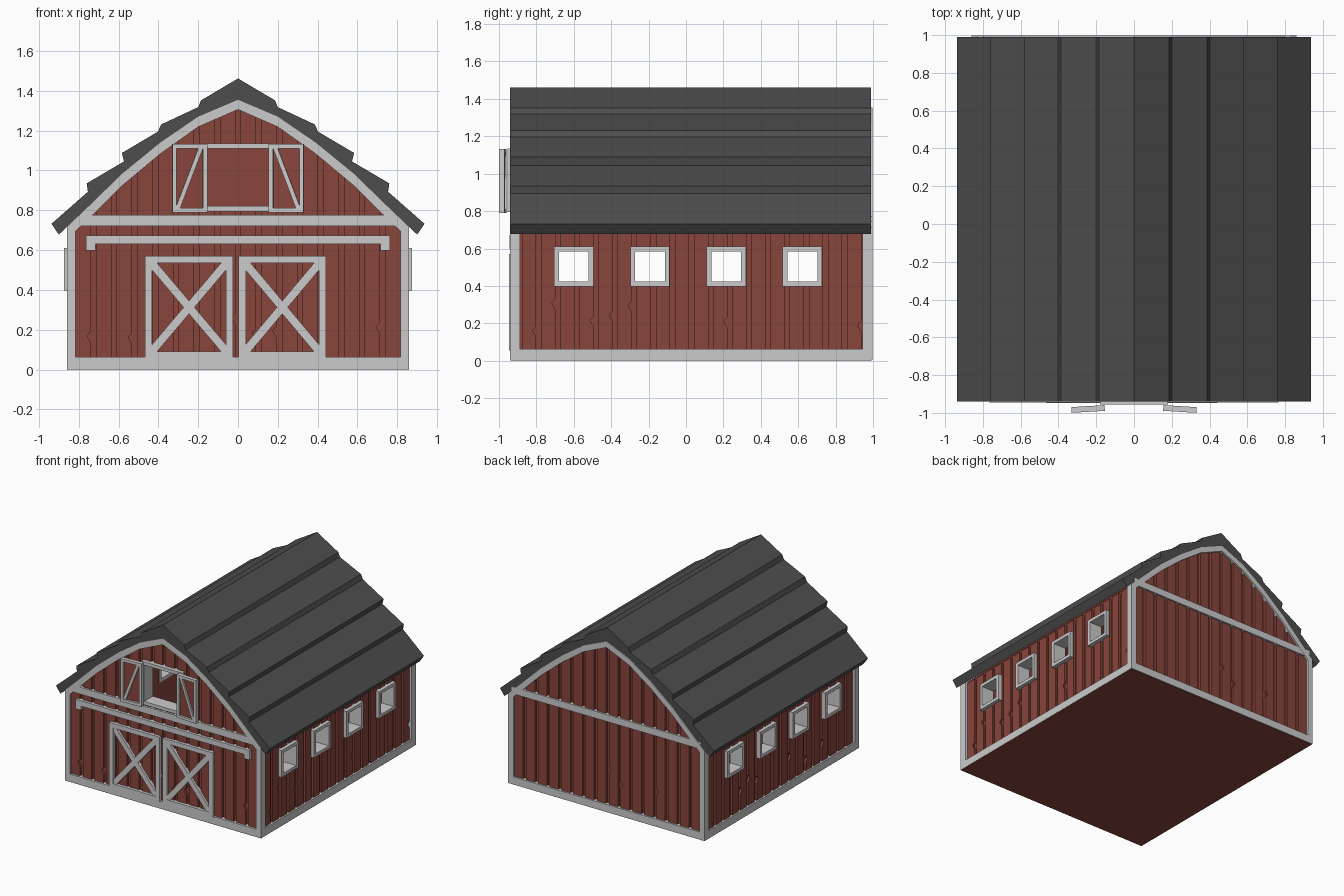
import bpy, bmesh, math, random
from mathutils import Vector

if "Cube" in bpy.data.objects:
    bpy.data.objects.remove(bpy.data.objects["Cube"])

random.seed(4)


def material(name, rgb):
    m = bpy.data.materials.new(name)
    m.diffuse_color = (*rgb, 1)
    m.use_nodes = True
    m.node_tree.nodes["Principled BSDF"].inputs["Base Color"].default_value = m.diffuse_color
    return m


RED = material("barn_red", (0.25, 0.06, 0.045))
DARK = material("roof_dark", (0.075, 0.075, 0.075))


def prism(name, polys, t0, t1, mat=None, axis="Y"):
    """Extrude flat outlines (u, z) from t0 to t1 along an axis."""
    bm = bmesh.new()
    for poly in polys:
        rings = []
        for t in (t0, t1):
            rings.append([bm.verts.new((u, t, v) if axis == "Y" else (t, u, v)) for u, v in poly])
        a, b = rings
        bm.faces.new(a)
        bm.faces.new(b[::-1])
        for i in range(len(a)):
            j = (i + 1) % len(a)
            bm.faces.new((a[j], a[i], b[i], b[j]))
    bmesh.ops.recalc_face_normals(bm, faces=bm.faces)
    me = bpy.data.meshes.new(name)
    bm.to_mesh(me)
    bm.free()
    ob = bpy.data.objects.new(name, me)
    bpy.context.collection.objects.link(ob)
    if mat:
        me.materials.append(mat)
    return ob


def rect(u0, u1, v0, v1):
    return [(u0, v0), (u1, v0), (u1, v1), (u0, v1)]


def ring(u0, u1, v0, v1, w):
    return [rect(u0, u1, v0, v0 + w), rect(u0, u1, v1 - w, v1),
            rect(u0, u0 + w, v0 + w, v1 - w), rect(u1 - w, u1, v0 + w, v1 - w)]


def bar(p, q, w):
    p, q = Vector(p), Vector(q)
    d = (q - p).normalized() * w / 2
    n = Vector((-d.y, d.x))
    return [tuple(v) for v in (p + n, p - n, q - n, q + n)]


def mirrored(half):
    """Close a right-hand outline that starts at x = 0."""
    return [(-x, z) for x, z in reversed(half) if x > 0] + half


def cut(ob, *cutters):
    for c in cutters:
        m = ob.modifiers.new("cut", "BOOLEAN")
        m.object = c
        m.operation = "DIFFERENCE"
        m.solver = "EXACT"
        c.hide_render = True
        c.display_type = "WIRE"


# Arch under the roof
ARCH = [(0, 1.355), (0.2, 1.27), (0.39, 1.14), (0.58, 0.985), (0.755, 0.815), (0.86, 0.715)]


def arch_z(x):
    x = abs(x)
    for (x0, z0), (x1, z1) in zip(ARCH, ARCH[1:]):
        if x <= x1:
            return z0 + (z1 - z0) * (x - x0) / (x1 - x0)
    return ARCH[-1][1]


# Stepped roof
steps = [(0, 1.462), (0.186, 1.352), (0.2, 1.318), (0.386, 1.231), (0.402, 1.195), (0.583, 1.088),
         (0.573, 1.045), (0.76, 0.935), (0.754, 0.893), (0.937, 0.732), (0.9, 0.678)]
prism("roof", [mirrored(steps) + mirrored(ARCH)[::-1]], -0.94, 0.99, DARK)

# Cutters for windows, loft opening and interior
WIN_Y = [-0.6, -0.193, 0.215, 0.622]
win_cut = prism("window_cutter", [rect(y - 0.09, y + 0.09, 0.413, 0.595) for y in WIN_Y], -1.1, 1.1, None, "X")
loft_cut = prism("loft_cutter", [rect(-0.165, 0.165, 0.80, 1.12)], -1.1, -0.8)
inner = [(0, 1.29), (0.2, 1.21), (0.39, 1.08), (0.58, 0.92), (0.77, 0.73)]
room_cut = prism("room_cutter", [mirrored(inner) + [(0.77, 0.03), (-0.77, 0.03)]], -0.85, 0.91)

# Hollow wall shell
wall_top = [(x, z - 0.012) for x, z in ARCH[:-1]] + [(0.83, arch_z(0.83) - 0.012)]
shell = prism("wall_shell", [mirrored(wall_top) + [(0.83, 0.01), (-0.83, 0.01)]], -0.905, 0.965, RED)
cut(shell, room_cut, win_cut, loft_cut)
prism("floor", [rect(-0.858, 0.858, 0, 0.02)], -0.938, 0.993, RED)


def boards(u0, u1, n, top):
    """Vertical boards with gaps; some have a chipped edge."""
    out = []
    p = (u1 - u0) / n
    for i in range(n):
        a = u0 + i * p + 0.013
        b = u0 + (i + 1) * p - 0.013
        poly = [(a, 0.03), (b, 0.03)]
        if random.random() < 0.3:
            z = random.uniform(0.15, 0.36)
            poly += [(b, z - 0.035), (b - 0.02, z), (b, z + 0.02)]
        out.append(poly + [(b, top(b)), (a, top(a))])
    return out


# Board cladding on all four sides
gable_top = lambda x: arch_z(x) - 0.02
front = prism("front_boards", boards(-0.83, 0.83, 16, gable_top), -0.924, -0.9, RED)
cut(front, loft_cut)
prism("back_boards", boards(-0.83, 0.83, 16, gable_top), 0.96, 0.984, RED)
for s, side in ((-1, "left"), (1, "right")):
    ob = prism(side + "_boards", boards(-0.89, 0.95, 18, lambda y: 0.71), s * 0.825, s * 0.847, RED, "X")
    cut(ob, win_cut)

# Gable trim: arch, tie beam and base board
lower = []
for i, (x, z) in enumerate(ARCH):
    (xa, za), (xb, zb) = ARCH[max(i - 1, 0)], ARCH[min(i + 1, len(ARCH) - 1)]
    slope = (zb - za) / (xb - xa)
    lower.append((x, z - 0.045 * math.sqrt(1 + slope * slope)))
arch_trim = mirrored(ARCH) + mirrored(lower)[::-1]
for name, t0, t1 in (("front", -0.94, -0.89), ("back", 0.95, 0.998)):
    prism(name + "_arch_trim", [arch_trim], t0, t1)
    prism(name + "_tie_beam", [rect(-0.83, 0.83, 0.72, 0.775)], t0 + 0.001, t1 - 0.001)
    prism(name + "_base_board", [rect(-0.815, 0.815, 0.003, 0.063)], t0, t1)

# Corner posts, side base boards and side windows
for s, side in ((-1, "left"), (1, "right")):
    prism(side + "_corner_posts", [rect(-0.94, -0.887, 0.003, 0.712), rect(0.943, 0.998, 0.003, 0.712)],
          s * 0.815, s * 0.86, None, "X")
    prism(side + "_base_board", [rect(-0.887, 0.943, 0.003, 0.063)], s * 0.815, s * 0.86, None, "X")
    for k, y in enumerate(WIN_Y):
        prism(f"{side}_window_frame_{k + 1}", ring(y - 0.105, y + 0.105, 0.398, 0.61, 0.025),
              s * 0.765, s * 0.875, None, "X")

# Sliding barn doors with cross braces
for name, a, b in (("left_door", -0.467, -0.025), ("right_door", 0.003, 0.442)):
    w = 0.036
    prism(name + "_frame", ring(a, b, 0.055, 0.57, w), -0.947, -0.915)
    i0, i1 = a + w * 0.8, b - w * 0.8
    prism(name + "_brace_up", [bar((i0, 0.085), (i1, 0.54), 0.042)], -0.944, -0.915)
    prism(name + "_brace_down", [bar((i0, 0.54), (i1, 0.085), 0.042)], -0.943, -0.915)

# Door rail with turned-down ends
prism("door_rail", [[(-0.764, 0.598), (-0.716, 0.598), (-0.716, 0.63), (0.716, 0.63), (0.716, 0.598),
                     (0.764, 0.598), (0.764, 0.673), (-0.764, 0.673)]], -0.945, -0.91)

# Loft opening frame and open shutters
prism("loft_frame", ring(-0.18, 0.18, 0.795, 1.135, 0.026), -0.955, -0.845)
for s, side in ((-1, "left"), (1, "right")):
    u0, u1 = sorted((0, s * 0.176))
    parts = [
        prism(side + "_shutter_frame", ring(u0, u1, 0.79, 1.132, 0.022), -0.015, 0.015),
        prism(side + "_shutter_brace", [bar((s * 0.152, 0.80), (s * 0.03, 1.12), 0.022)], -0.012, 0.012),
        prism(side + "_shutter_panel", [rect(u0 + 0.01, u1 - 0.01, 0.80, 1.12)], 0.002, 0.008, RED),
    ]
    for ob in parts:
        ob.location = (s * 0.155, -0.974, 0)
        ob.rotation_euler.z = -s * 0.06
